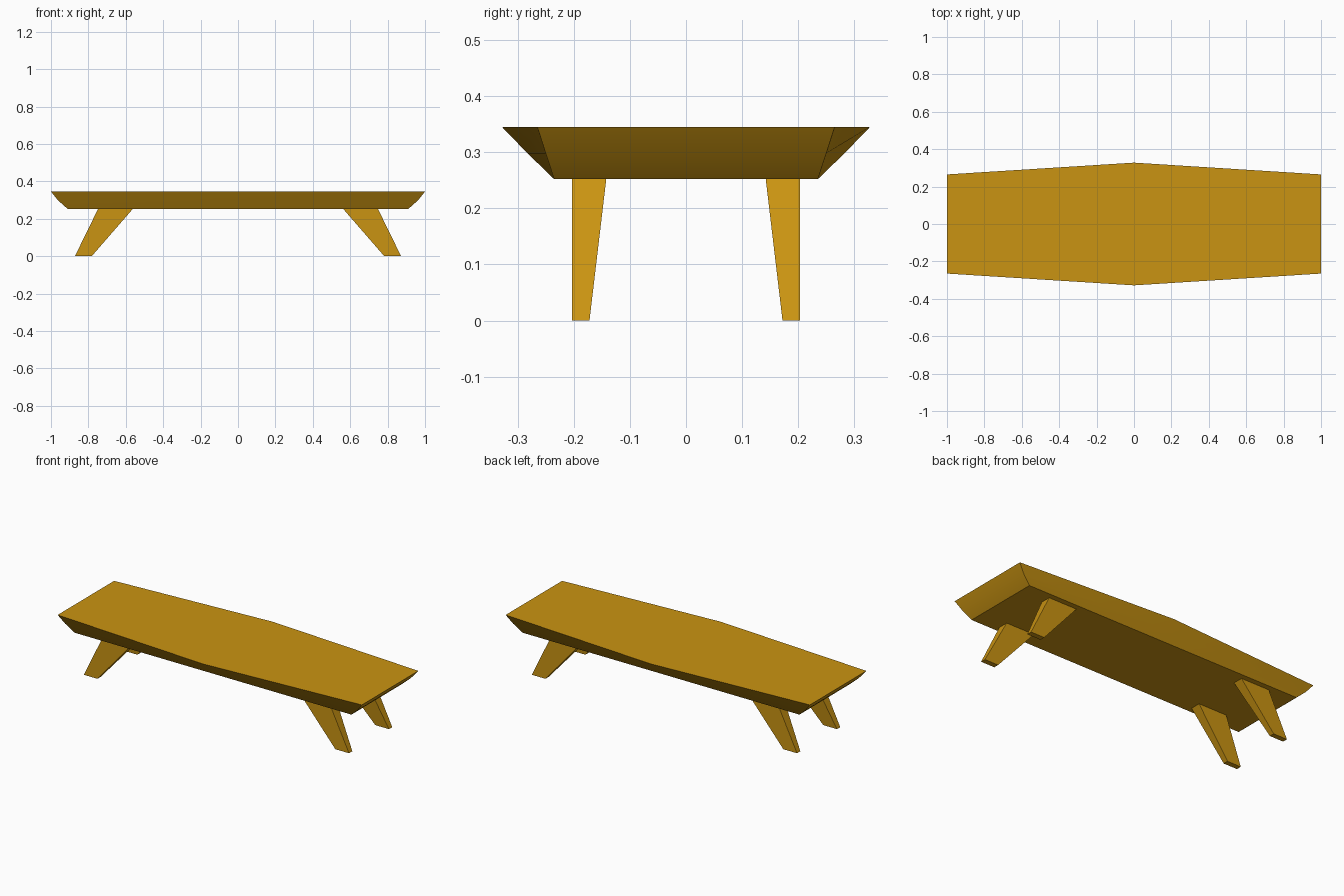
import bpy, bmesh, math

cube = bpy.data.objects.get("Cube")
if cube:
    bpy.data.objects.remove(cube, do_unlink=True)

# Single golden-brown wood colour
wood = bpy.data.materials.new("golden wood")
wood.use_nodes = True
color = (0.59, 0.295, 0.006, 1)
wood.diffuse_color = color
wood.node_tree.nodes["Principled BSDF"].inputs["Base Color"].default_value = color


def loft(name, rings):
    """Skin a stack of equal-length rings, bottom to top, and cap both ends."""
    bm = bmesh.new()
    loops = [[bm.verts.new(p) for p in ring] for ring in rings]
    for low, high in zip(loops, loops[1:]):
        for i in range(len(low)):
            j = (i + 1) % len(low)
            bm.faces.new((low[i], low[j], high[j], high[i]))
    bm.faces.new(loops[0][::-1])
    bm.faces.new(loops[-1])
    bmesh.ops.recalc_face_normals(bm, faces=bm.faces)
    mesh = bpy.data.meshes.new(name)
    bm.to_mesh(mesh)
    bm.free()
    mesh.materials.append(wood)
    obj = bpy.data.objects.new(name, mesh)
    bpy.context.collection.objects.link(obj)
    return obj


def hexagon(x, y_end, y_mid, z):
    return [(-x, -y_end, z), (0, -y_mid, z), (x, -y_end, z),
            (x, y_end, z), (0, y_mid, z), (-x, y_end, z)]


# Table top: rectangular underside flaring to a six-sided upper face
top = loft("table_top", [hexagon(0.91, 0.235, 0.235, 0.252),
                         hexagon(0.962, 0.25, 0.2825, 0.298),
                         hexagon(1.0, 0.265, 0.328, 0.345)])
bpy.ops.object.select_all(action='DESELECT')
top.select_set(True)
bpy.context.view_layer.objects.active = top
bpy.ops.object.shade_smooth_by_angle(angle=math.radians(30))


# Four splayed legs, tapering towards the foot
def leg_ring(sx, sy, x0, x1, y0, y1, z):
    return [(sx * x, sy * y, z) for x, y in ((x0, y0), (x1, y0), (x1, y1), (x0, y1))]


for sx, side in ((1, "left"), (-1, "right")):
    for sy, end in ((-1, "front"), (1, "back")):
        loft(f"{end}_{side}_leg", [
            leg_ring(sx, sy, 0.782, 0.872, 0.172, 0.203, 0.0),
            leg_ring(sx, sy, 0.562, 0.748, 0.142, 0.203, 0.253)])
